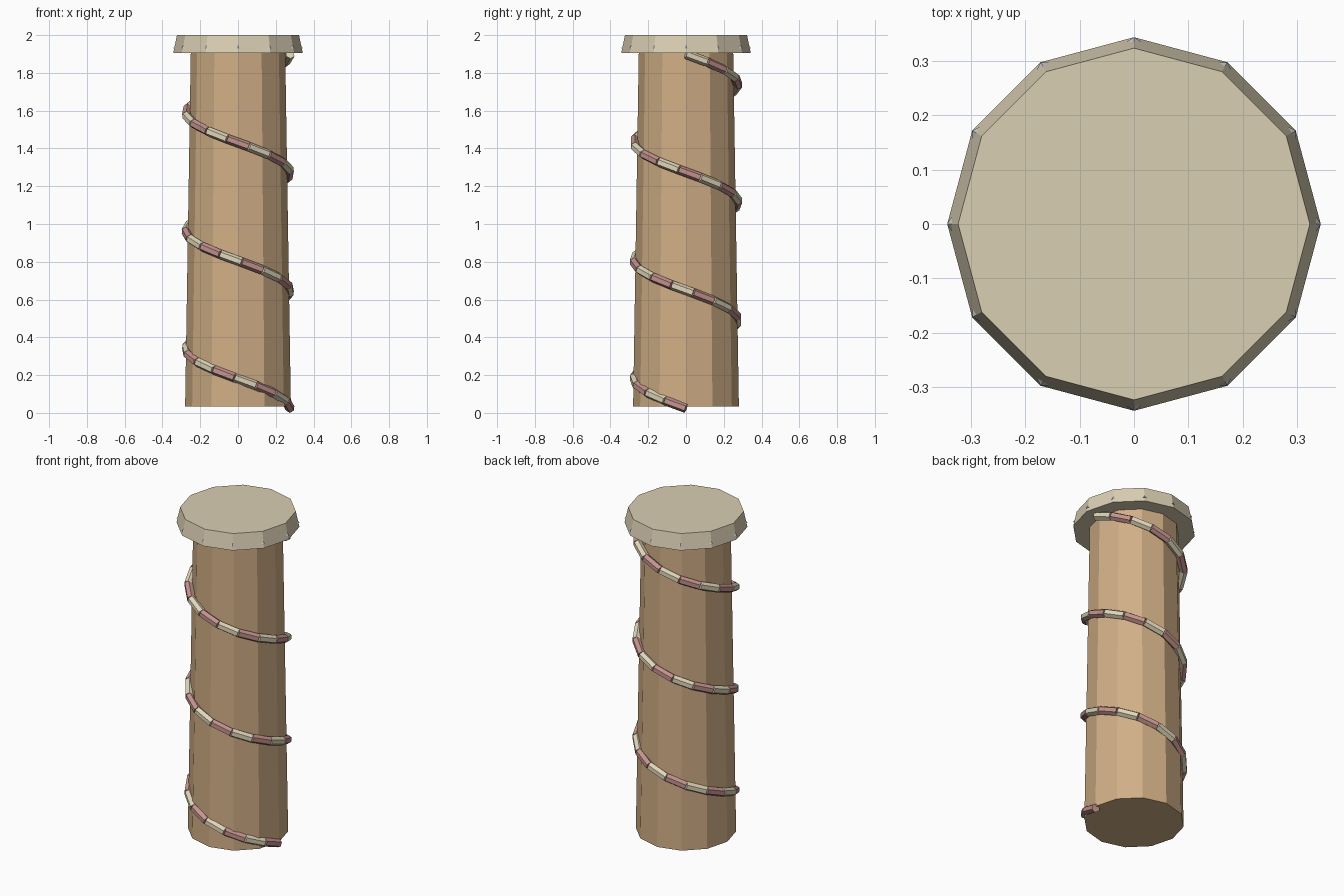
import bpy
from math import pi, sin, cos
from mathutils import Vector, Matrix

if "Cube" in bpy.data.objects:
    bpy.data.objects.remove(bpy.data.objects["Cube"])


def material(name, rgb):
    m = bpy.data.materials.new(name)
    m.diffuse_color = (*rgb, 1)
    m.use_nodes = True
    m.node_tree.nodes["Principled BSDF"].inputs["Base Color"].default_value = m.diffuse_color
    return m


TAN = material("tan", (0.64, 0.43, 0.24))
STONE = material("stone", (0.70, 0.62, 0.45))
PINK = material("pink", (0.55, 0.29, 0.27))
CREAM = material("cream", (0.74, 0.67, 0.48))


def frustum(name, sides, r1, r2, z1, z2, mat=None):
    bpy.ops.mesh.primitive_cone_add(vertices=sides, radius1=r1, radius2=r2,
                                    depth=z2 - z1, location=(0, 0, (z1 + z2) / 2))
    ob = bpy.context.object
    ob.name = name
    if mat:
        ob.data.materials.append(mat)
    return ob


# Tapered shaft and flared cap
frustum("shaft", 12, 0.28, 0.25, 0.033, 1.91, TAN)
frustum("cap", 12, 0.343, 0.323, 1.905, 2.0, STONE)

# Small pyramid studs on the corners of the cap
for i in range(12):
    a = i * pi / 6
    stud = frustum(f"stud_{i + 1}", 4, 1, 0, 0, 1)
    stud.location = (0.325 * cos(a), 0.325 * sin(a), 1.947)
    stud.rotation_euler.z = a
    stud.scale = (0.018, 0.027, 0.034)

# Spiral band of short hexagonal rods in alternating colours
TURNS, COUNT, R, ROD = 3, 46, 0.276, 0.025


def helix(i):
    t = i / COUNT
    a = -2 * pi * TURNS * t
    return Vector((R * cos(a), R * sin(a), 0.024 + 1.875 * t))


for i in range(COUNT):
    p, q = helix(i), helix(i + 1)
    axis = (q - p).normalized()
    side = axis.cross(Vector((0, 0, 1))).normalized()
    up = side.cross(axis)
    rod = frustum(f"spiral_rod_{i + 1}", 6, ROD, ROD, 0, (q - p).length,
                  CREAM if i % 2 else PINK)
    # cylinder corner points up, flat side faces outwards
    rod.matrix_world = Matrix.Translation((p + q) / 2) @ Matrix((side, up, -axis)).transposed().to_4x4() \
        if side.cross(up).dot(axis) < 0 else \
        Matrix.Translation((p + q) / 2) @ Matrix((side, up, axis)).transposed().to_4x4()
